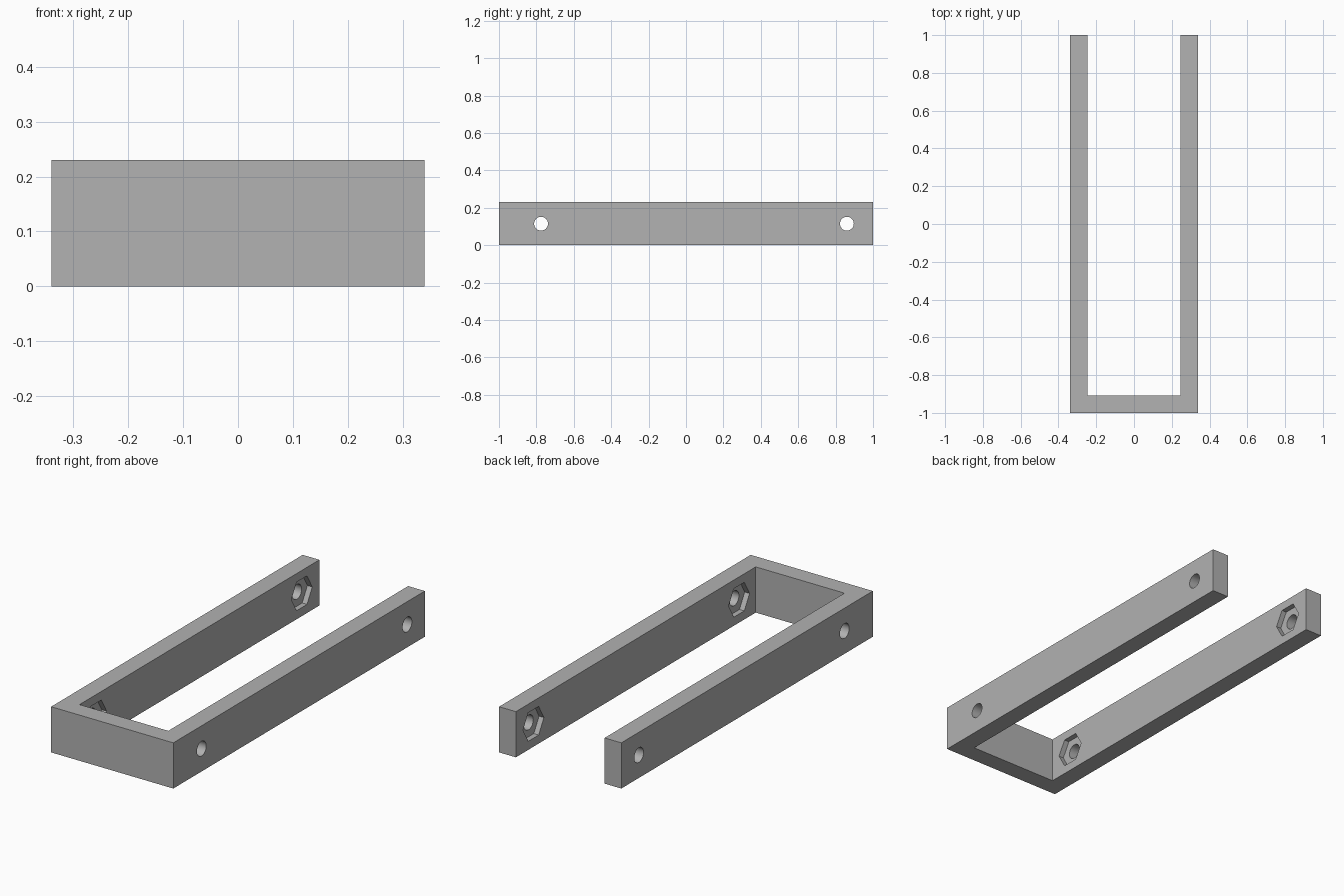
import bpy, bmesh, math
from mathutils import Matrix

cube = bpy.data.objects.get("Cube")
if cube:
    bpy.data.objects.remove(cube, do_unlink=True)

WIDTH, LENGTH, HEIGHT, WALL = 0.68, 2.0, 0.23, 0.093
HOLE_R, NUT_R, NUT_DEPTH = 0.037, 0.083, 0.027
HOLE_Y = (-0.775, 0.86)
OUT, INN = WIDTH / 2, WIDTH / 2 - WALL
BACK, FRONT = LENGTH / 2, -LENGTH / 2

grey = bpy.data.materials.new("plain grey")
grey.use_nodes = True
colour = (0.445, 0.445, 0.445, 1)
grey.diffuse_color = colour
grey.node_tree.nodes["Principled BSDF"].inputs["Base Color"].default_value = colour


def add_object(name, bm):
    bmesh.ops.recalc_face_normals(bm, faces=bm.faces)
    mesh = bpy.data.meshes.new(name)
    bm.to_mesh(mesh)
    bm.free()
    mesh.materials.append(grey)
    obj = bpy.data.objects.new(name, mesh)
    bpy.context.collection.objects.link(obj)
    return obj


def add_cutter(name, sides, radius, x, y, depth):
    """Prism along x, with one corner pointing along y."""
    bm = bmesh.new()
    place = (Matrix.Translation((x, y, HEIGHT / 2))
             @ Matrix.Rotation(math.pi / 2, 4, 'Y')
             @ Matrix.Rotation(math.pi / 2, 4, 'Z'))
    bmesh.ops.create_cone(bm, cap_ends=True, segments=sides, radius1=radius,
                          radius2=radius, depth=depth, matrix=place)
    # Put a corner exactly on the y axis of the prism
    corner = max(bm.verts, key=lambda v: v.co.y).co
    turn = math.atan2(corner.z - HEIGHT / 2, corner.y - y)
    bmesh.ops.rotate(bm, verts=bm.verts, cent=(x, y, HEIGHT / 2),
                     matrix=Matrix.Rotation(-turn, 3, 'X'))
    obj = add_object(name, bm)
    obj.hide_render = True
    return obj


# U-shaped bracket: plan profile extruded upward
bm = bmesh.new()
plan = [(-OUT, FRONT), (OUT, FRONT), (OUT, BACK), (INN, BACK),
        (INN, FRONT + WALL), (-INN, FRONT + WALL), (-INN, BACK), (-OUT, BACK)]
base = bm.faces.new([bm.verts.new((x, y, 0)) for x, y in plan])
grown = bmesh.ops.extrude_face_region(bm, geom=[base])["geom"]
bmesh.ops.translate(bm, vec=(0, 0, HEIGHT),
                    verts=[v for v in grown if isinstance(v, bmesh.types.BMVert)])
bracket = add_object("u_bracket", bm)

# Bolt holes through each arm, with hexagonal nut recesses on the inner faces
cutters = []
for side in (-1, 1):
    for y in HOLE_Y:
        cutters.append(add_cutter("nut_recess_cutter", 6, NUT_R,
                                  side * INN, y, NUT_DEPTH * 2))
        cutters.append(add_cutter("bolt_hole_cutter", 32, HOLE_R,
                                  side * (OUT + INN) / 2, y, WALL * 2))
for cutter in cutters:
    mod = bracket.modifiers.new(cutter.name, 'BOOLEAN')
    mod.operation = 'DIFFERENCE'
    mod.solver = 'EXACT'
    mod.object = cutter

# Apply the cuts, then drop the cutters
bpy.context.view_layer.update()
result = bpy.data.meshes.new_from_object(
    bracket.evaluated_get(bpy.context.evaluated_depsgraph_get()))
bracket.modifiers.clear()
bracket.data = result
for cutter in cutters:
    bpy.data.objects.remove(cutter, do_unlink=True)

# Smooth hole walls, crisp edges elsewhere
bpy.ops.object.select_all(action='DESELECT')
bracket.select_set(True)
bpy.context.view_layer.objects.active = bracket
bpy.ops.object.shade_smooth_by_angle(angle=math.radians(30))
